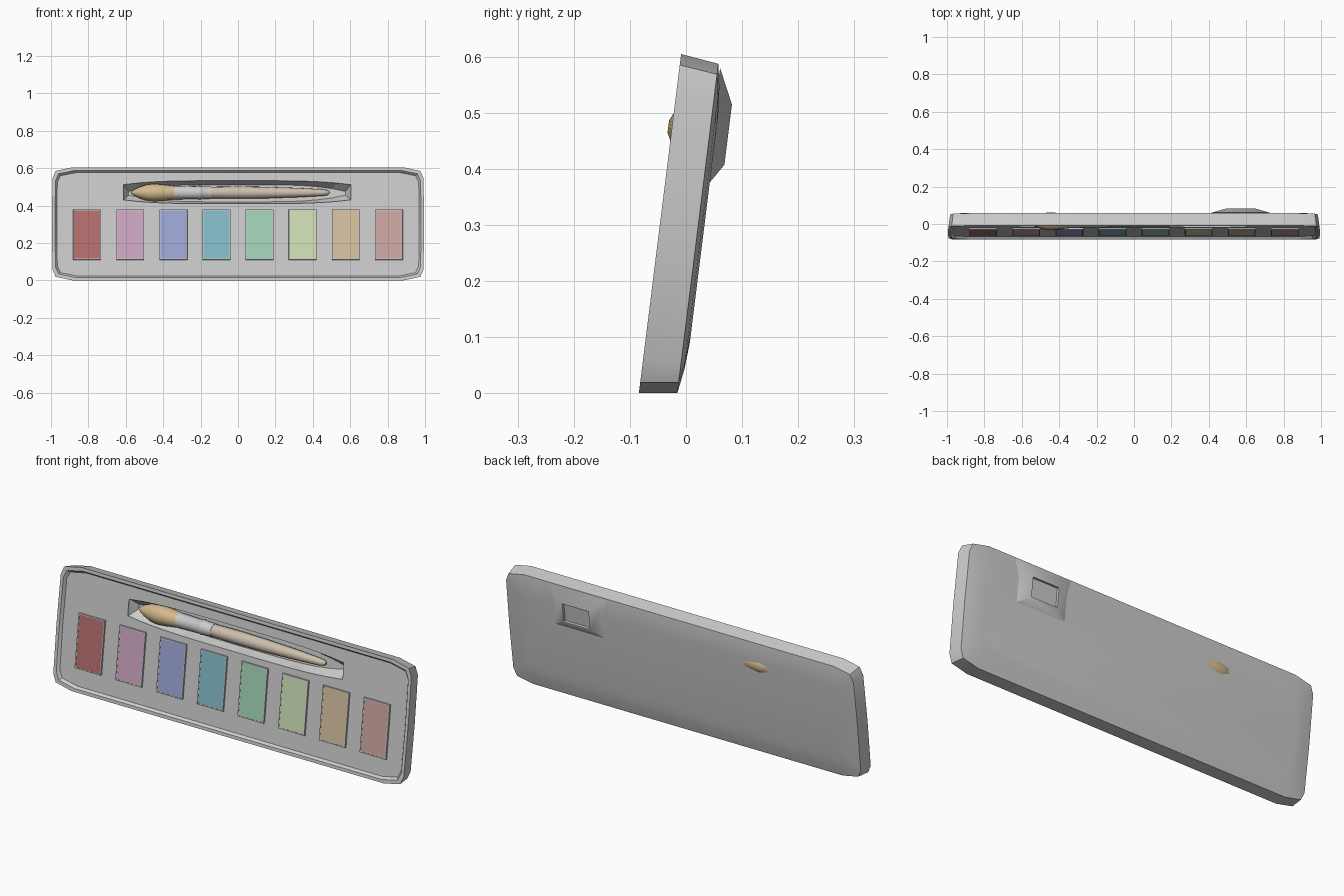
import bpy, bmesh, math
from mathutils import Vector

if "Cube" in bpy.data.objects:
    bpy.data.objects.remove(bpy.data.objects["Cube"])

# Tilted frame: u = width, v = up the tray, w = depth away from the viewer
T = math.radians(7.1)
S, C = math.sin(T), math.cos(T)
H = 0.609


def place(u, v, w):
    return Vector((u, -0.084 + v * S + w * C, v * C - w * S))


def material(name, rgb):
    m = bpy.data.materials.new(name)
    m.diffuse_color = (*rgb, 1)
    m.use_nodes = True
    m.node_tree.nodes["Principled BSDF"].inputs["Base Color"].default_value = m.diffuse_color
    return m


def loft(name, loops, mat=None, smooth=35):
    """Skin a stack of closed loops given as (u, v, w) and cap both ends."""
    bm = bmesh.new()
    rings = [[bm.verts.new(place(*p)) for p in loop] for loop in loops]
    n = len(rings[0])
    for a, b in zip(rings, rings[1:]):
        for i in range(n):
            j = (i + 1) % n
            bm.faces.new((a[i], a[j], b[j], b[i]))
    bm.faces.new(rings[0])
    bm.faces.new(rings[-1])
    bmesh.ops.recalc_face_normals(bm, faces=bm.faces)
    me = bpy.data.meshes.new(name)
    bm.to_mesh(me)
    bm.free()
    ob = bpy.data.objects.new(name, me)
    bpy.context.collection.objects.link(ob)
    if mat:
        me.materials.append(mat)
    bpy.ops.object.select_all(action='DESELECT')
    ob.select_set(True)
    bpy.context.view_layer.objects.active = ob
    if smooth:
        bpy.ops.object.shade_smooth_by_angle(angle=math.radians(smooth))
    return ob


def tray_loop(inset, w):
    """Rounded tray outline with slightly bowed sides."""
    q = [(0.995, 0.0), (0.992, 0.245), (0.975, 0.285), (0.885, H / 2), (0, H / 2)]
    fx, fy = (0.995 - inset) / 0.995, (H / 2 - inset) / (H / 2)
    tr = [(x * fx, y * fy) for x, y in q]
    br = [(x, -y) for x, y in tr[1:]][::-1]
    right = br + tr
    left = [(-x, y) for x, y in right[1:-1]][::-1]
    return [(x, H / 2 + y, w) for x, y in right + left]


def rect(cu, cv, hu, hv, w):
    return [(cu + a * hu, cv + b * hv, w) for a, b in ((-1, -1), (1, -1), (1, 1), (-1, 1))]


def slot_loop(hu, end, bow, w, n=16):
    xs = [-1 + 2 * i / n for i in range(n + 1)]
    h = [end + bow * (1 - x ** 4) for x in xs]
    low = [(x * hu - 0.005, 0.477 - y, w) for x, y in zip(xs, h)]
    high = [(x * hu - 0.005, 0.477 + y, w) for x, y in zip(xs, h)]
    return low + high[::-1]


# Tray with raised rim and softly domed back
tray = loft("tray", [tray_loop(0.026, 0.014), tray_loop(0.016, 0.0), tray_loop(0.0, 0.0),
                     tray_loop(0.009, 0.068), tray_loop(0.05, 0.075), tray_loop(0.10, 0.079)])

# Brush slot cut into the tray floor
cutter = loft("slot_cutter", [slot_loop(0.614, 0.043, 0.022, -0.01),
                              slot_loop(0.606, 0.040, 0.021, 0.022),
                              slot_loop(0.580, 0.010, 0.036, 0.062)], smooth=0)
cutter.hide_render = True
mod = tray.modifiers.new("slot", 'BOOLEAN')
mod.operation = 'DIFFERENCE'
mod.solver = 'EXACT'
mod.object = cutter
bpy.ops.object.select_all(action='DESELECT')
tray.select_set(True)
bpy.context.view_layer.objects.active = tray
bpy.ops.object.modifier_apply(modifier=mod.name)
bpy.data.objects.remove(cutter)
bpy.ops.object.shade_smooth_by_angle(angle=math.radians(30))

# Raised boss on the back with a shallow square recess
loft("back_boss", [rect(0.57, 0.485, 0.155, 0.108, 0.072),
                   rect(0.57, 0.477, 0.080, 0.054, 0.101),
                   rect(0.57, 0.477, 0.074, 0.048, 0.101),
                   rect(0.57, 0.477, 0.074, 0.048, 0.088)])

# Paint pans, each a grey holder with a coloured block
colours = [(0.46, 0.16, 0.16), (0.62, 0.38, 0.55), (0.34, 0.38, 0.68), (0.23, 0.50, 0.58),
           (0.36, 0.64, 0.47), (0.61, 0.73, 0.46), (0.65, 0.52, 0.34), (0.60, 0.38, 0.36)]
for i, rgb in enumerate(colours):
    u = (i - 3.5) * 0.2305
    loft(f"pan_{i + 1}", [rect(u, 0.248, 0.075, 0.136, 0.018),
                          rect(u, 0.248, 0.074, 0.135, 0.006),
                          rect(u, 0.248, 0.069, 0.130, 0.006),
                          rect(u, 0.248, 0.069, 0.130, 0.010)], smooth=0)
    loft(f"paint_{i + 1}", [rect(u, 0.248, 0.069, 0.130, 0.012),
                            rect(u, 0.248, 0.069, 0.130, 0.007)],
         material(f"paint_{i + 1}", rgb), smooth=0)


# Brush turned along u
def turned(name, profile, mat=None, n=14):
    ang = [2 * math.pi * k / n for k in range(n)]
    return loft(name, [[(x, 0.478 + r * math.cos(a), 0.040 + r * math.sin(a)) for a in ang]
                       for x, r in profile], mat)


turned("brush_hair", [(-0.572, 0.003), (-0.555, 0.016), (-0.53, 0.029), (-0.49, 0.043),
                      (-0.45, 0.048), (-0.40, 0.044), (-0.335, 0.036)],
       material("hair", (0.66, 0.49, 0.27)))
turned("brush_ferrule", [(-0.345, 0.037), (-0.215, 0.034), (-0.21, 0.037), (-0.20, 0.037),
                         (-0.195, 0.034), (-0.144, 0.033)], material("metal", (0.78, 0.78, 0.78)))
turned("brush_handle", [(-0.15, 0.031), (0.0, 0.033), (0.15, 0.031), (0.32, 0.025), (0.45, 0.018),
                        (0.478, 0.014), (0.488, 0.006)], material("wood", (0.62, 0.52, 0.42)))
